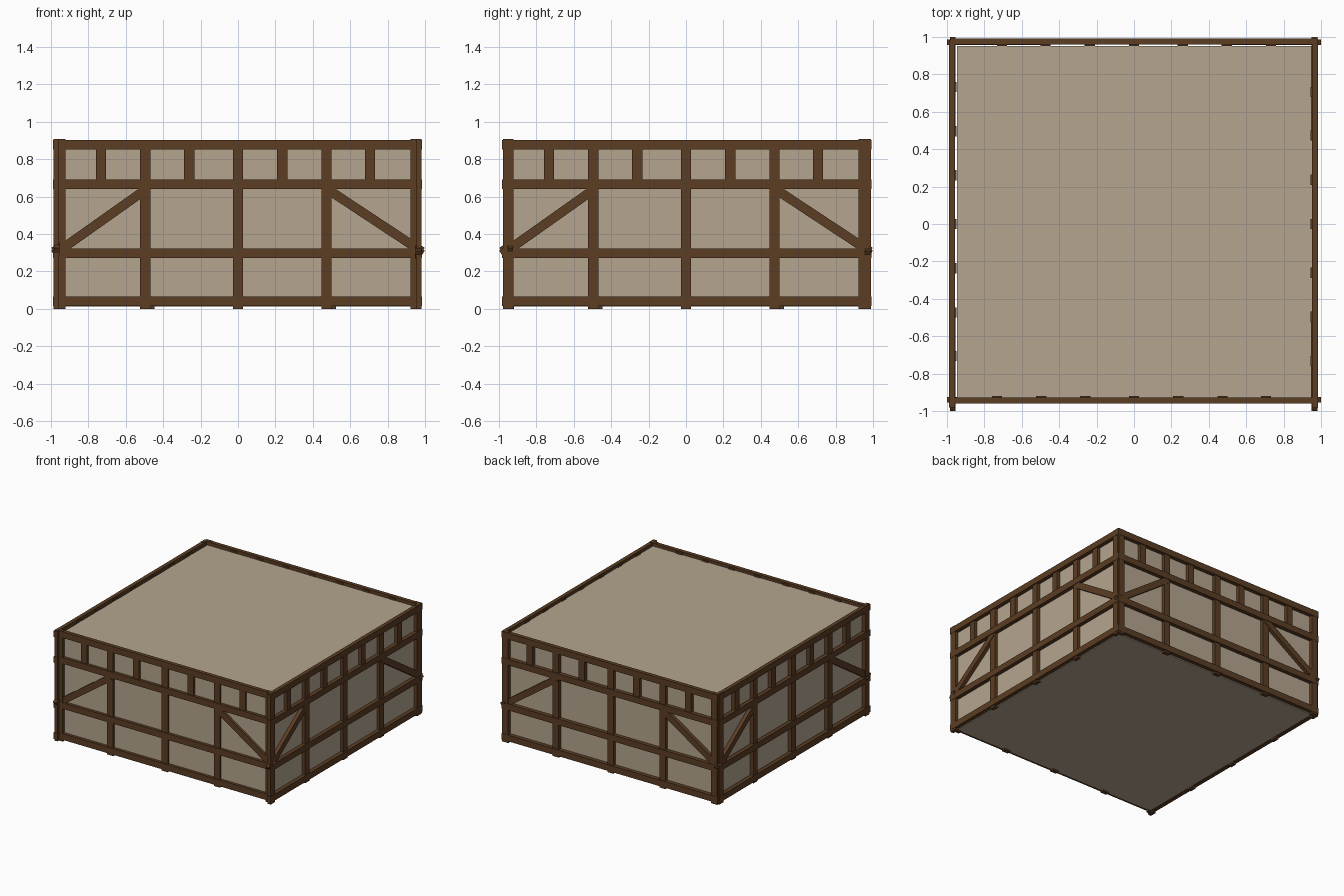
import bpy, bmesh, math
from mathutils import Matrix, Vector

if "Cube" in bpy.data.objects:
    bpy.data.objects.remove(bpy.data.objects["Cube"])


def material(name, rgb):
    m = bpy.data.materials.new(name)
    m.diffuse_color = (*rgb, 1)
    m.use_nodes = True
    m.node_tree.nodes["Principled BSDF"].inputs["Base Color"].default_value = m.diffuse_color
    return m


PLASTER = material("tan plaster", (0.46, 0.375, 0.275))
TIMBER = material("brown timber", (0.105, 0.047, 0.017))


def box_object(name, boxes, mat, matrix=Matrix()):
    """Each box is (centre, size, tilt about y)."""
    bm = bmesh.new()
    for c, s, tilt in boxes:
        m = (matrix @ Matrix.Translation(Vector(c)) @ Matrix.Rotation(tilt, 4, 'Y')
             @ Matrix.Diagonal((*s, 1)))
        bmesh.ops.create_cube(bm, size=1, matrix=m)
    me = bpy.data.meshes.new(name)
    bm.to_mesh(me)
    bm.free()
    me.materials.append(mat)
    ob = bpy.data.objects.new(name, me)
    bpy.context.collection.objects.link(ob)
    return ob


# Plaster core, filling the storey between the timber frames
box_object("plaster_core", [((0.001, 0.009, 0.446), (1.897, 1.888, 0.868), 0)], PLASTER)


def brace(u0, z0, u1, z1, y):
    length = math.hypot(u1 - u0, z1 - z0)
    return (((u0 + u1) / 2, y, (z0 + z1) / 2), (length, 0.030, 0.050),
            -math.atan2(z1 - z0, u1 - u0))


# One timber frame per side, turned around the core; d = outer face distance
for k, (side, d) in enumerate([("front", 0.959), ("right", 0.984),
                               ("back", 0.991), ("left", 0.988)]):
    turn = Matrix.Rotation(k * math.pi / 2, 4, 'Z')
    y_rail, y_post, y_brace = 0.016 - d, 0.024 - d, 0.019 - d

    # Horizontal rails
    rails = [((-0.002, y_rail, z), (1.966, 0.032, 0.051), 0)
             for z in (0.041, 0.296, 0.666, 0.878)]
    box_object(side + "_rails", rails, TIMBER, turn)

    # Corner posts and full-height studs
    posts = [((u, y_rail, 0.4535), (0.055, 0.028, 0.907), 0) for u in (-0.951, 0.949)]
    posts += [((u, y_post, 0.447), (0.055, 0.032, 0.894), 0) for u in (-0.496, 0, 0.473)]
    box_object(side + "_posts", posts, TIMBER, turn)

    # Short studs under the top rail
    studs = [((u, y_post, 0.775), (0.055, 0.032, 0.238), 0)
             for u in (-0.733, -0.260, 0.236, 0.706)]
    box_object(side + "_short_studs", studs, TIMBER, turn)

    # Diagonal braces
    box_object(side + "_braces",
               [brace(-0.985, 0.290, -0.49, 0.640, y_brace),
                brace(0.985, 0.305, 0.47, 0.645, y_brace)], TIMBER, turn)
